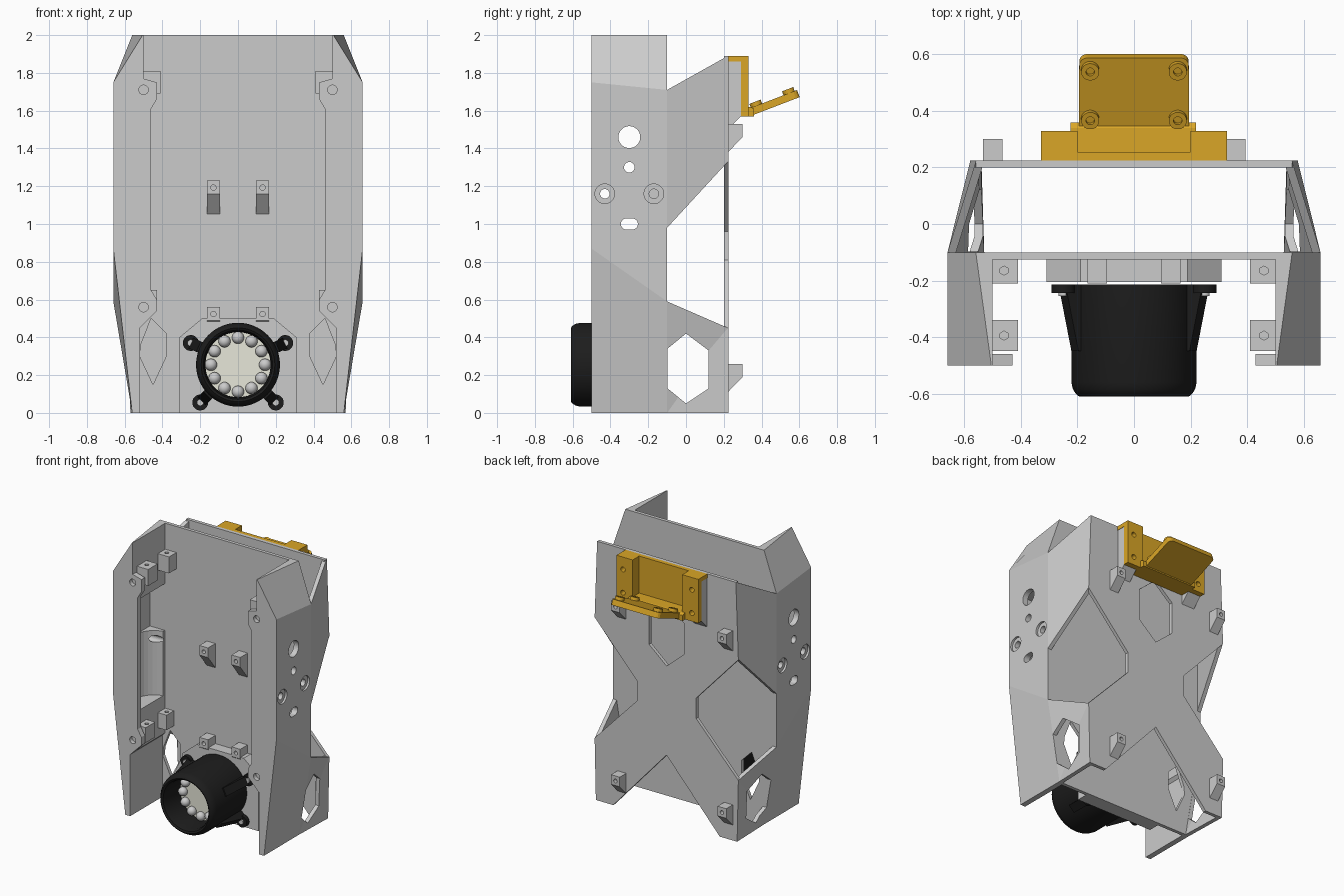
import bpy, bmesh, math
from mathutils import Matrix

if "Cube" in bpy.data.objects:
    bpy.data.objects.remove(bpy.data.objects["Cube"])


def material(name, rgb):
    m = bpy.data.materials.new(name)
    m.diffuse_color = (*rgb, 1)
    m.use_nodes = True
    m.node_tree.nodes["Principled BSDF"].inputs["Base Color"].default_value = m.diffuse_color
    return m


BLACK = material("black_plastic", (0.012, 0.012, 0.012))
GOLD = material("gold_plastic", (0.7, 0.38, 0.02))
CREAM = material("cream_disc", (0.8, 0.8, 0.7))


def make(name, verts, faces, mat=None, smooth=False):
    me = bpy.data.meshes.new(name)
    me.from_pydata(verts, [], faces)
    bm = bmesh.new()
    bm.from_mesh(me)
    bmesh.ops.remove_doubles(bm, verts=bm.verts, dist=1e-5)
    bmesh.ops.recalc_face_normals(bm, faces=bm.faces)
    bm.to_mesh(me)
    bm.free()
    ob = bpy.data.objects.new(name, me)
    bpy.context.collection.objects.link(ob)
    if mat:
        me.materials.append(mat)
    if smooth:
        select(ob)
        bpy.ops.object.shade_smooth_by_angle(angle=math.radians(35))
    return ob


def select(ob):
    bpy.ops.object.select_all(action='DESELECT')
    ob.select_set(True)
    bpy.context.view_layer.objects.active = ob


def loft(name, loop_a, loop_b, mat=None, smooth=False):
    """Solid between two matching 3D loops."""
    n = len(loop_a)
    faces = [tuple(range(n)), tuple(range(n, 2 * n))]
    faces += [(i, (i + 1) % n, (i + 1) % n + n, i + n) for i in range(n)]
    return make(name, loop_a + loop_b, faces, mat, smooth)


def prism(name, pts, axis, a, b, mat=None, smooth=False):
    """2D outline extruded along an axis: x uses (y,z), y uses (x,z), z uses (x,y)."""
    put = {'x': lambda p, t: (t, p[0], p[1]), 'y': lambda p, t: (p[0], t, p[1]),
           'z': lambda p, t: (p[0], p[1], t)}[axis]
    return loft(name, [put(p, a) for p in pts], [put(p, b) for p in pts], mat, smooth)


def box(name, x, y, z, mat=None):
    return prism(name, [(x[0], y[0]), (x[1], y[0]), (x[1], y[1]), (x[0], y[1])], 'z', *z, mat)


def circle(u, v, r, n=32, stretch=0):
    """Circle outline, or a slot when stretched along u."""
    out = []
    for i in range(n):
        c, s = math.cos((i + .5) * math.tau / n), math.sin((i + .5) * math.tau / n)
        out.append((u + r * c + math.copysign(stretch, c), v + r * s))
    return out


def cut(ob, *cutters):
    for c in cutters:
        c.hide_render = True
        mod = ob.modifiers.new("cut", 'BOOLEAN')
        mod.operation, mod.solver, mod.object = 'DIFFERENCE', 'EXACT', c
        select(ob)
        bpy.ops.object.modifier_apply(modifier=mod.name)
        bpy.data.objects.remove(c)
    return ob


def mirror(ob, name):
    me = ob.data.copy()
    me.transform(Matrix.Scale(-1, 4, (1, 0, 0)))
    me.flip_normals()
    bpy.context.collection.objects.link(bpy.data.objects.new(name, me))


def pair(ob):
    base = ob.name
    ob.name = base + "_right"
    mirror(ob, base + "_left")


# Front panel with two long hexagonal openings
panel = box("front_panel", (-.52, .52), (-.125, -.1), (0, 2))
for s in (1, -1):
    hexa = [(.45, .15), (.52, .3), (.515, .36), (.46, .5), (.38, .42), (.38, .3)]
    cut(panel, prism("c", [(s * x, z) for x, z in hexa], 'y', -.3, 0))

# Faceted side walls with recess, curved cradle and through holes
inner = [(.5, 2), (.5, 1.77), (.43, 1.75), (.43, 1.66), (.46, 1.61), (.46, .65),
         (.43, .6), (.43, .54), (.52, .45), (.52, 0)]
front = inner + [(.56, 0), (.66, .87), (.66, 1.75), (.505, 2)]
back = inner + [(.56, 0), (.66, .59), (.66, 1.71), (.56, 2)]
wall = loft("side_wall", [(x, -.5, z) for x, z in front], [(x, -.1, z) for x, z in back])
cut(wall, box("c", (.35, .62), (-.46, -.13), (1.22, 1.56)),
    prism("c", circle(.47, -.295, .15), 'z', .75, 1.3),
    box("c", (.35, .5), (-.46, -.125), (.1, 2.1)))
for y, z, r, st in ((-.3, 1.46, .058, 0), (-.3, 1.3, .028, 0), (-.43, 1.16, .025, 0),
                    (-.17, 1.16, .025, 0), (-.3, 1.0, .03, .015)):
    cut(wall, prism("c", circle(y, z, r, 32, st), 'x', .3, .8))
for y in (-.43, -.17):
    cut(wall, prism("c", circle(y, 1.16, .052), 'x', .645, .8))
for z in (1.71, .56):
    cut(wall, prism("c", circle(.5, z, .025, 20), 'y', -.6, -.47))
pair(wall)

# Drilled mounting blocks inside the walls
for n, (x0, z0, z1) in enumerate(((.41, 1.69, 1.81), (.43, .54, .65))):
    for m, (y0, y1) in enumerate(((-.21, -.12), (-.45, -.34))):
        b = box(f"inner_block_{n}{m}", (x0, .505), (y0, y1), (z0, z1))
        cut(b, prism("c", circle(.46, (y0 + y1) / 2, .016, 6), 'z', z1 - .06, z1 + .1))
        pair(b)


# Side wings joining the walls to the back plate
def wing(name, pts):
    return loft(name, pts, [(x - .03, y, z) for x, y, z in pts])


pair(wing("upper_wing", [(.66, -.1, .98), (.66, -.1, 1.71), (.56, .222, 1.89), (.58, .222, 1.33)]))
lower = wing("lower_wing", [(.56, -.1, 0), (.66, -.1, .59), (.58, .222, .45), (.57, .222, 0)])
cut(lower, prism("c", [(0, .42), (-.098, .34), (-.098, .13), (0, .05), (.12, .13), (.12, .33)],
                 'x', .3, .9))
pair(lower)

# X-shaped back plate
half = [(.56, 1.89), (.58, 1.33), (.24, .96), (.24, .81), (.58, .45), (.57, 0), (.43, 0)]
plate = prism("back_plate", half + [(0, .48)] + [(-x, z) for x, z in reversed(half)], 'y', .2, .225)
cut(plate, prism("c", [(0, 1.13), (.14, 1.25), (.14, 1.48), (0, 1.6), (-.14, 1.48), (-.14, 1.25)],
                 'y', .1, .4))


# Wedge-shaped screw posts
def post(name, x, y, d, top, h):
    p = prism(name, [(y, top), (y + d, top), (y + d, top - .07), (y, top - h)], 'x', x - .035, x + .035)
    cut(p, prism("c", circle(x, top - .037, .014, 16), 'y', y + d * .4, y + d * 1.5))


for x in (-.13, .13):
    post("front_post", x, -.122, -.088, 1.23, .18)
    post("lamp_post", x, -.122, -.088, .56, .16)
for x in (-.5, .36):
    for top in (1.53, .26):
        post("back_post", x, .222, .078, top, .15)

# Lamp bracket on the panel
prism("lamp_bracket", [(-.31, 0), (.31, 0), (.31, .4), (.19, .5), (-.19, .5), (-.31, .4)],
      'y', -.205, -.122)

# Lamp cup, turned about its front-back axis
CZ, SEG = .255, 64
prof = [(0, -.215), (.222, -.215), (.222, -.56), (.216, -.585), (.205, -.602), (.195, -.61),
        (.183, -.602), (.175, -.58), (.172, -.4), (0, -.4)]
verts = [(r * math.cos(i * math.tau / SEG), y, CZ + r * math.sin(i * math.tau / SEG))
         for i in range(SEG) for r, y in prof]
k = len(prof)
faces = [(i * k + j, i * k + j + 1, (i + 1) % SEG * k + j + 1, (i + 1) % SEG * k + j)
         for i in range(SEG) for j in range(k - 1)]
make("lamp_cup", verts, faces, BLACK, True)
prism("lamp_disc", circle(0, CZ, .173, 48), 'y', -.42, -.395, CREAM)
for i in range(12):
    a = i * math.tau / 12
    bpy.ops.mesh.primitive_uv_sphere_add(segments=20, ring_count=12, radius=.032, location=(
        .143 * math.cos(a), -.43, CZ + .143 * math.sin(a)))
    bpy.context.object.name = "lamp_bulb"
    bpy.ops.object.shade_smooth()

# Lamp ears with ribs and screws
for x, z in ((.25, .37), (-.25, .37), (.2, .055), (-.2, .055)):
    rib = prism("lamp_rib", [(.19, -.215), (.275, -.215), (.275, -.24), (.23, -.45), (.19, -.45)],
                'z', -.03, .03, BLACK)
    rib.data.transform(Matrix.Translation((0, 0, CZ)) @
                       Matrix.Rotation(-math.atan2(z - CZ, x), 4, 'Y'))
    prism("lamp_ear", circle(x, z, .042), 'y', -.245, -.215, BLACK, True)
    prism("lamp_screw", circle(x, z, .018, 16), 'y', -.255, -.24, None, True)

# Rear bracket: grey spacers, gold cheeks, wall, floor and tilted tray
pair(prism("bracket_spacer", [(.222, 1.86), (.29, 1.86), (.29, 1.57), (.222, 1.5)], 'x', .225, .328))
cheek = prism("bracket_cheek", [(.225, 1.89), (.33, 1.89), (.33, 1.57), (.29, 1.57), (.29, 1.86),
                                (.225, 1.86)], 'x', .222, .33, GOLD)
for z in (1.63, 1.8):
    cut(cheek, prism("c", circle(.278, z, .018, 16), 'y', .2, .4))
pair(cheek)
pair(box("bracket_rib", (.2, .226), (.225, .33), (1.57, 1.89), GOLD))
box("bracket_wall", (-.225, .225), (.225, .255), (1.57, 1.89), GOLD)
prism("bracket_floor", [(.24, 1.57), (.36, 1.57), (.36, 1.61), (.34, 1.62), (.24, 1.62)],
      'x', -.225, .22, GOLD)
TILT = Matrix.Translation((0, .35, 1.575)) @ Matrix.Rotation(math.radians(21), 4, 'X')
outline = [(-.195, 0), (.195, 0), (.195, .25)] + \
          [(s * (.165 + .03 * math.cos(a)), .24 + .03 * math.sin(a))
           for s, angs in ((1, (.3, .8, 1.2, 1.57)), (-1, (1.57, 1.2, .8, .3))) for a in angs] + [(-.195, .25)]
outline = [p for p in outline if p[1] != .25]
prism("bracket_tray", outline, 'z', 0, .04, GOLD).data.transform(TILT)
for x in (-.155, .155):
    for v in (.04, .225):
        boss = prism("tray_boss", circle(x, v, .032), 'z', .03, .062, GOLD, True)
        cut(boss, prism("c", circle(x, v, .015, 16), 'z', .045, .1))
        boss.data.transform(TILT)
